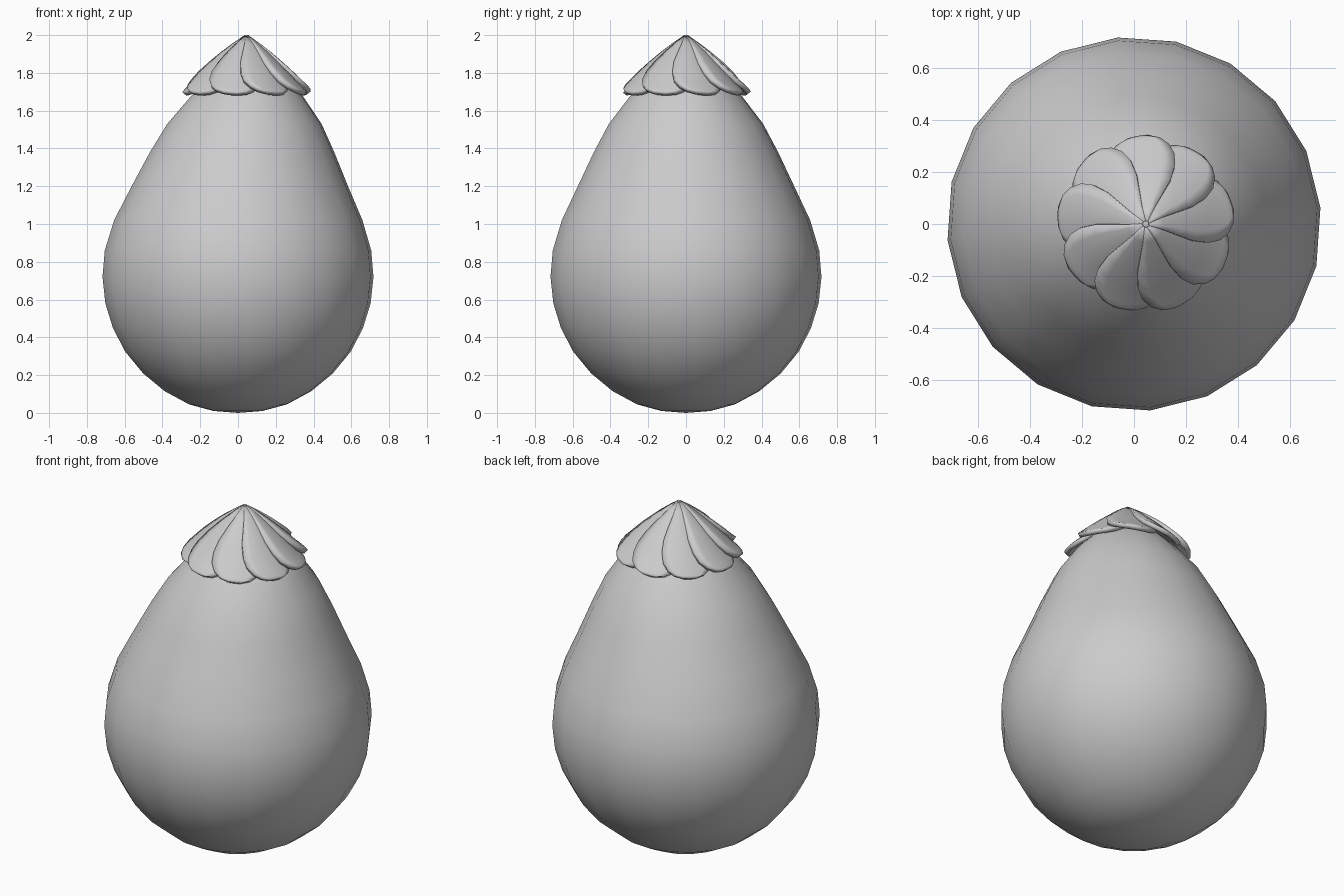
import bpy, bmesh, math
from math import sin, cos, pi, radians

if "Cube" in bpy.data.objects:
    bpy.data.objects.remove(bpy.data.objects["Cube"])


def make_object(name, bm, angle):
    bmesh.ops.recalc_face_normals(bm, faces=bm.faces)
    me = bpy.data.meshes.new(name)
    bm.to_mesh(me)
    bm.free()
    ob = bpy.data.objects.new(name, me)
    bpy.context.collection.objects.link(ob)
    bpy.ops.object.select_all(action='DESELECT')
    ob.select_set(True)
    bpy.context.view_layer.objects.active = ob
    bpy.ops.object.shade_smooth_by_angle(angle=radians(angle))
    return ob


# Pear-shaped body: 20-sided lathe whose neck leans slightly to +x
SIDES = 20
PROFILE = [(0.13, 0.01), (0.26, 0.045), (0.39, 0.115), (0.505, 0.21),
           (0.60, 0.325), (0.665, 0.45), (0.705, 0.58), (0.72, 0.72),
           (0.708, 0.86), (0.66, 1.02), (0.575, 1.2), (0.49, 1.38),
           (0.41, 1.53), (0.295, 1.68), (0.20, 1.78), (0.10, 1.85)]


def lean(z):
    return 0.05 * max(0, (z - 0.95) / 0.75) ** 1.5


bm = bmesh.new()
rings = []
for r, z in PROFILE:
    rings.append([bm.verts.new((r * cos(2 * pi * i / SIDES + radians(5)) + lean(z),
                                r * sin(2 * pi * i / SIDES + radians(5)), z))
                  for i in range(SIDES)])
bottom = bm.verts.new((0, 0, 0))
top = bm.verts.new((0.05, 0, 1.88))
for i in range(SIDES):
    j = (i + 1) % SIDES
    bm.faces.new((bottom, rings[0][j], rings[0][i]))
    bm.faces.new((top, rings[-1][i], rings[-1][j]))
    for a, b in zip(rings, rings[1:]):
        bm.faces.new((a[i], a[j], b[j], b[i]))
make_object("body", bm, 60)

# Cap: pinwheel of nine overlapping rounded leaves meeting at the tip
LEAVES = 9
# distance from tip axis, height, half width
LEAF = [(0.005, 1.985, 0.008), (0.06, 1.945, 0.036), (0.12, 1.895, 0.072),
        (0.18, 1.84, 0.108), (0.235, 1.787, 0.13), (0.275, 1.745, 0.132),
        (0.305, 1.717, 0.113), (0.322, 1.70, 0.082), (0.33, 1.69, 0.035)]
COLS = 6
for n in range(LEAVES):
    a = radians(-105 + n * 360 / LEAVES)
    bm = bmesh.new()
    grid = []
    for r, z, w in LEAF:
        row = []
        for c in range(COLS + 1):
            s = (c / COLS * 2 - 1) * w          # + is counter-clockwise
            rad = r - 0.55 * s * s / max(r, 0.03)
            lift = -0.16 * s                     # clockwise edge is raised
            rad += lift * 0.6
            row.append(bm.verts.new((0.045 + rad * cos(a) - s * sin(a),
                                     rad * sin(a) + s * cos(a), z + lift * 0.6)))
        grid.append(row)
    for p, q in zip(grid, grid[1:]):
        for c in range(COLS):
            bm.faces.new((p[c], q[c], q[c + 1], p[c + 1]))
    leaf = make_object(f"cap_leaf_{n + 1}", bm, 35)
    # make the leaf's thickness grow inward, under the outer surface
    if leaf.data.polygons[0].normal.z < 0:
        leaf.data.flip_normals()
    solid = leaf.modifiers.new("thickness", 'SOLIDIFY')
    solid.thickness = 0.026
    solid.offset = 0

# Small pointed tip where the leaves meet
bm = bmesh.new()
bmesh.ops.create_cone(bm, cap_ends=True, segments=8, radius1=0.03, radius2=0.012, depth=0.05)
bmesh.ops.translate(bm, verts=bm.verts, vec=(0.045, 0, 1.975))
make_object("cap_tip", bm, 35)
